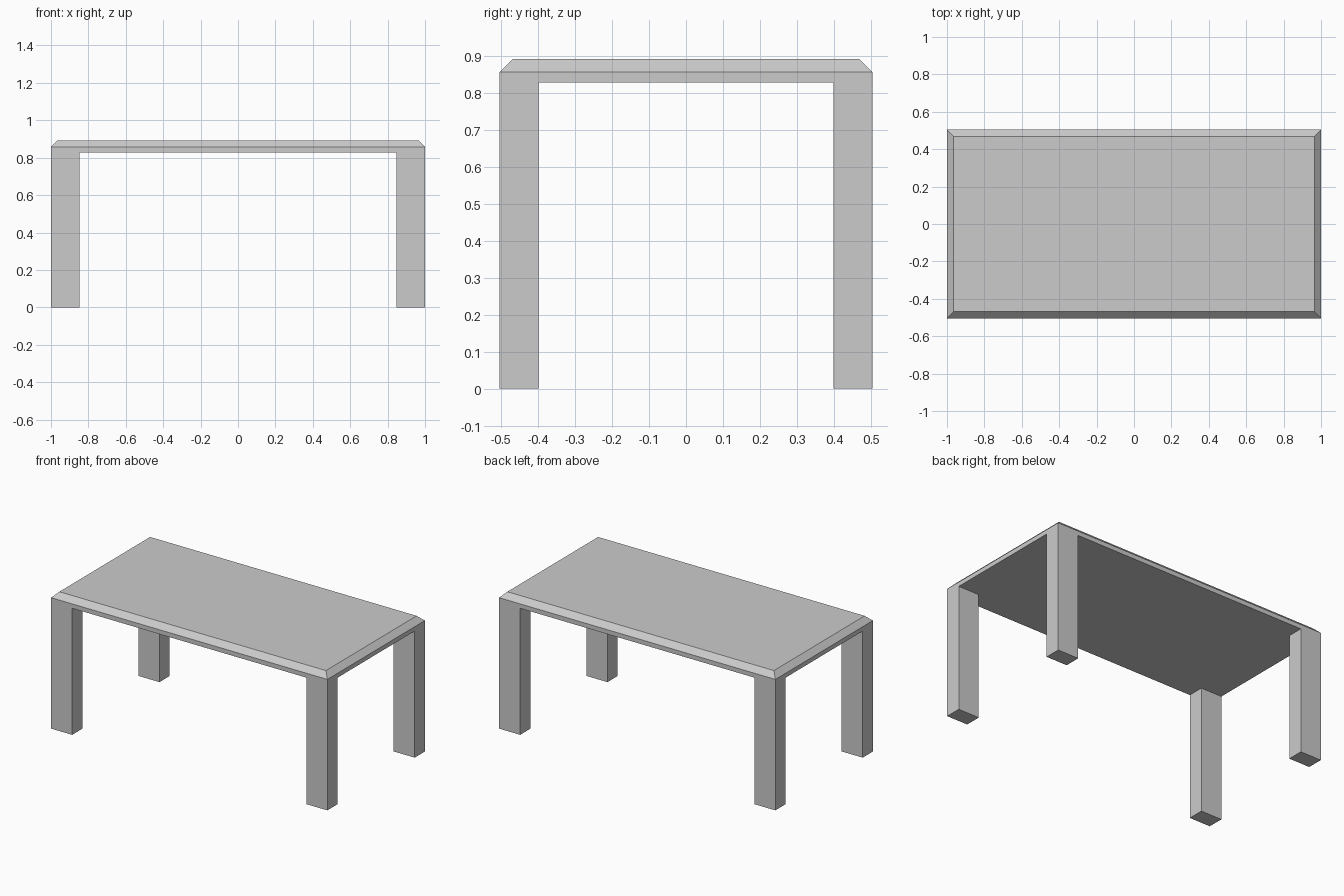
import bpy
import bmesh

if "Cube" in bpy.data.objects:
    bpy.data.objects.remove(bpy.data.objects["Cube"])

HALF_X, HALF_Y = 1.0, 0.504      # table footprint
UNDER_Z, TOP_Z = 0.828, 0.892    # underside and upper surface of the top
LEG_X, LEG_Y = 0.152, 0.105      # leg section
CHAMFER = 0.035


def box(name, low, high, chamfer_top=0.0):
    """Box between two corners, optionally with a chamfered upper rim."""
    bm = bmesh.new()
    bmesh.ops.create_cube(bm, size=1.0)
    for v in bm.verts:
        v.co = [(a + b) / 2 + c * (b - a) for a, b, c in zip(low, high, v.co)]
    if chamfer_top:
        rim = [e for e in bm.edges if all(v.co.z > high[2] - 1e-4 for v in e.verts)]
        bmesh.ops.bevel(bm, geom=rim, offset=chamfer_top, segments=1, affect='EDGES')
    mesh = bpy.data.meshes.new(name)
    bm.to_mesh(mesh)
    bm.free()
    obj = bpy.data.objects.new(name, mesh)
    bpy.context.collection.objects.link(obj)
    return obj


# Table top with chamfered upper edge
box("table_top", (-HALF_X, -HALF_Y, UNDER_Z), (HALF_X, HALF_Y, TOP_Z), CHAMFER)

# Four corner legs, flush with the outside of the top
for side, sx in (("left", -1), ("right", 1)):
    for end, sy in (("front", -1), ("back", 1)):
        xs = sorted((sx * HALF_X, sx * (HALF_X - LEG_X)))
        ys = sorted((sy * HALF_Y, sy * (HALF_Y - LEG_Y)))
        box(f"{end}_{side}_leg", (xs[0], ys[0], 0), (xs[1], ys[1], UNDER_Z))
